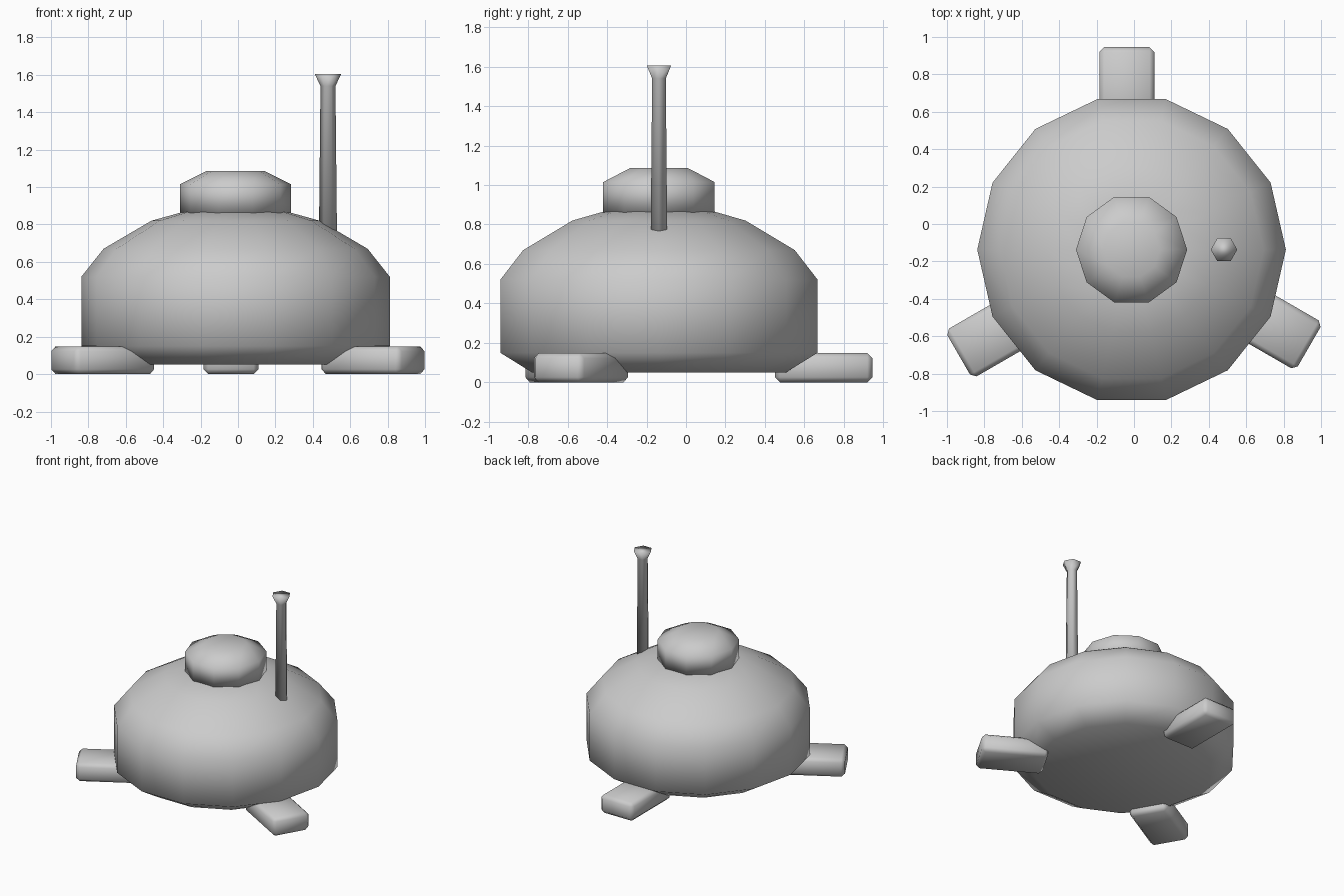
import bpy, bmesh, math
from mathutils import Matrix, Vector

if "Cube" in bpy.data.objects:
    bpy.data.objects.remove(bpy.data.objects["Cube"])

CX, CY = -0.013, -0.137  # shared axis of body, cap and feet

grey = bpy.data.materials.new("plain grey")
grey.diffuse_color = (0.6, 0.6, 0.6, 1)
grey.use_nodes = True
grey.node_tree.nodes["Principled BSDF"].inputs["Base Color"].default_value = grey.diffuse_color


def finish(name, bm):
    bmesh.ops.recalc_face_normals(bm, faces=bm.faces)
    for f in bm.faces:
        f.smooth = True
    me = bpy.data.meshes.new(name)
    bm.to_mesh(me)
    bm.free()
    me.materials.append(grey)
    ob = bpy.data.objects.new(name, me)
    bpy.context.collection.objects.link(ob)
    return ob


def lathe(name, x, y, sides, profile):
    """Closed turned shape from (radius, z) rings, with a corner on +x."""
    bm = bmesh.new()
    rings = [[bm.verts.new((x + r * math.cos(math.tau * i / sides),
                            y + r * math.sin(math.tau * i / sides), z))
              for i in range(sides)] for r, z in profile]
    for a, b in zip(rings, rings[1:]):
        for i in range(sides):
            j = (i + 1) % sides
            bm.faces.new((a[i], a[j], b[j], b[i]))
    bm.faces.new(rings[0][::-1])
    bm.faces.new(rings[-1])
    return finish(name, bm)


# Domed body
lathe("body", CX, CY, 14, [(0.66, 0.05), (0.825, 0.15), (0.825, 0.52),
                           (0.706, 0.67), (0.45, 0.82), (0.285, 0.866)])

# Hatch on top
lathe("top_cap", CX, CY, 10, [(0.297, 0.862), (0.297, 1.015), (0.152, 1.087)])

# Flared pipe
lathe("antenna", 0.481, CY, 6, [(0.048, 0.76), (0.04, 1.54), (0.071, 1.605)])

# Three bevelled feet around the body
for k, name in enumerate(("back_foot", "left_foot", "right_foot")):
    bm = bmesh.new()
    bmesh.ops.create_cube(bm, size=1)
    bmesh.ops.scale(bm, vec=(0.295, 0.495, 0.148), verts=bm.verts)
    bmesh.ops.translate(bm, vec=(-0.025, 0.8345, 0.074), verts=bm.verts)
    bmesh.ops.bevel(bm, geom=bm.edges[:], offset=0.026, segments=1, affect='EDGES')
    bm.transform(Matrix.Translation((CX, CY, 0)) @ Matrix.Rotation(math.tau * k / 3, 4, 'Z'))
    finish(name, bm)
